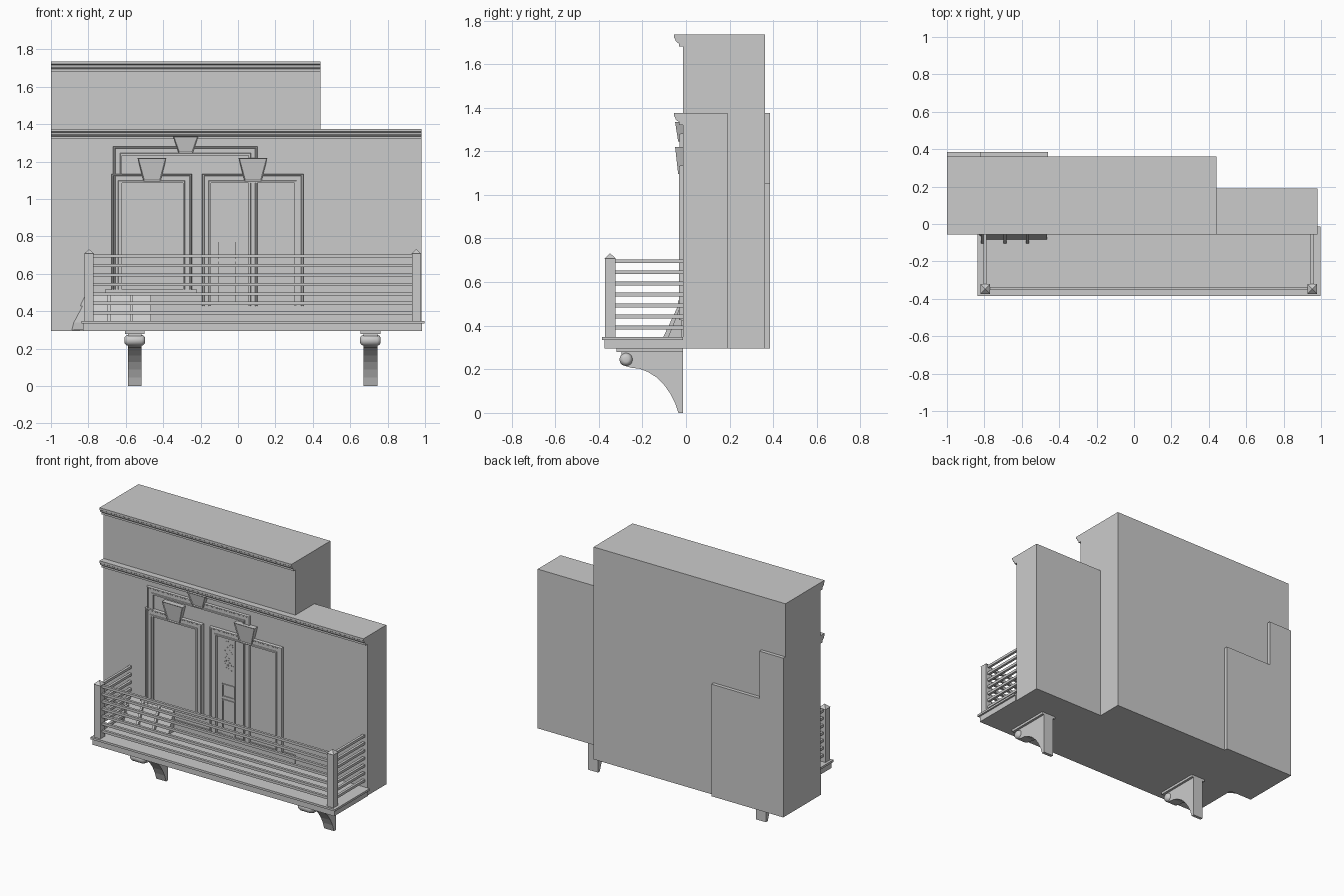
import bpy, bmesh, math, random
from mathutils import Vector

if "Cube" in bpy.data.objects:
    bpy.data.objects.remove(bpy.data.objects["Cube"])

random.seed(4)
WALL = -0.014  # y of the facade plane


def finish(name, bm):
    bmesh.ops.recalc_face_normals(bm, faces=bm.faces[:])
    me = bpy.data.meshes.new(name)
    bm.to_mesh(me)
    bm.free()
    ob = bpy.data.objects.new(name, me)
    bpy.context.collection.objects.link(ob)
    return ob


def add_box(bm, x0, x1, y0, y1, z0, z1):
    v = bmesh.ops.create_cube(bm, size=1)["verts"]
    for p in v:
        p.co = Vector((x1 if p.co.x > 0 else x0, y1 if p.co.y > 0 else y0, z1 if p.co.z > 0 else z0))


def box(name, *b):
    bm = bmesh.new()
    add_box(bm, *b)
    return finish(name, bm)


def loft(bm, rings, cap=True):
    """Skin equal-length closed rings of points."""
    rows = [[bm.verts.new(p) for p in r] for r in rings]
    n = len(rows[0])
    for a, b in zip(rows, rows[1:]):
        for i in range(n):
            bm.faces.new((a[i], a[(i + 1) % n], b[(i + 1) % n], b[i]))
    if cap:
        return bm.faces.new(rows[0]), bm.faces.new(rows[-1])


def extrude_yz(name, pts, x0, x1):
    bm = bmesh.new()
    loft(bm, [[(x, y, z) for y, z in pts] for x in (x0, x1)])
    return finish(name, bm)


# Building masses
box("main_wall", -1, 0.44, WALL, 0.362, 0.295, 1.735)
box("side_wall", 0.44, 0.98, WALL, 0.19, 0.295, 1.375)
box("plinth", -1, 0.44, WALL - 0.006, WALL, 0.295, 0.427)

# Stepped slab on the back
bm = bmesh.new()
outline = [(-1, 0.295), (-0.46, 0.295), (-0.46, 1.055), (-0.82, 1.055), (-0.82, 1.375), (-1, 1.375)]
loft(bm, [[(x, y, z) for x, z in outline] for y in (0.361, 0.386)])
finish("back_slab", bm)

# Cornices
def cornice(name, x1, top):
    prof = [(0, 0), (-0.042, 0), (-0.042, -0.014), (-0.036, -0.018), (-0.034, -0.028), (-0.026, -0.036),
            (-0.018, -0.04), (-0.018, -0.054), (0, -0.054)]
    extrude_yz(name, [(WALL + y, top + z) for y, z in prof], -1, x1)

cornice("upper_cornice", 0.44, 1.735)
cornice("lower_cornice", 0.98, 1.375)

# Window and door surrounds: a moulding swept up, across and down
def surround(name, x0, x1, z0, zt, front, w=0.048):
    prof = [(0, WALL), (0, front + 0.006), (0.003, front), (0.01, front), (0.013, front + 0.004),
            (w - 0.012, front + 0.004), (w - 0.01, front), (w, front), (w, WALL)]
    bm = bmesh.new()
    loft(bm, [[(x0 + d, y, z0) for d, y in prof], [(x0 + d, y, zt - d) for d, y in prof],
              [(x1 - d, y, zt - d) for d, y in prof], [(x1 - d, y, z0) for d, y in prof]])
    finish(name, bm)

surround("left_window_surround", -0.677, -0.247, 0.505, 1.135, -0.032)
surround("right_door_surround", -0.193, 0.35, 0.427, 1.135, -0.032)
surround("tall_surround", -0.667, 0.105, 0.427, 1.282, -0.029)
box("window_sill", -0.712, -0.22, -0.036, WALL, 0.495, 0.515)

# Keystones with a sunken face
def keystone(name, xc, top_w, bot_w, z0, z1):
    def ring(yt, yb):
        return [(xc - top_w / 2, yt, z1), (xc + top_w / 2, yt, z1), (xc + bot_w / 2, yb, z0), (xc - bot_w / 2, yb, z0)]
    bm = bmesh.new()
    front = loft(bm, [ring(WALL, WALL), ring(-0.05, -0.036)])[1]
    bm.normal_update()
    bmesh.ops.recalc_face_normals(bm, faces=bm.faces[:])
    bmesh.ops.inset_region(bm, faces=[front], thickness=0.007, depth=0)
    for v in front.verts:
        v.co.y += 0.005
    finish(name, bm)

keystone("left_keystone", -0.46, 0.155, 0.09, 1.095, 1.22)
keystone("right_keystone", 0.08, 0.155, 0.09, 1.095, 1.22)
keystone("middle_keystone", -0.28, 0.135, 0.075, 1.245, 1.335)

# Door leaf: raised strip, framed panels, speckled upper panel
DX0, DX1 = -0.105, -0.01
bm = bmesh.new()
add_box(bm, DX0, DX1, WALL - 0.004, WALL, 0.427, 1.085)
for z0, z1 in ((0.45, 0.665), (0.68, 0.77)):
    for x0, x1, a, b in ((DX0, DX1, z0, z0 + 0.008), (DX0, DX1, z1 - 0.008, z1),
                         (DX0, DX0 + 0.008, z0 + 0.008, z1 - 0.008), (DX1 - 0.008, DX1, z0 + 0.008, z1 - 0.008)):
        add_box(bm, x0, x1, WALL - 0.01, WALL - 0.004, a, b)
for _ in range(45):
    x, z = random.uniform(DX0 + 0.015, DX1 - 0.015), random.uniform(0.86, 1.075)
    add_box(bm, x, x + 0.004, WALL - 0.007, WALL - 0.004, z, z + 0.004)
finish("door_leaf", bm)

# Small ribbed lean-to below the window, with a hipped left end
bm = bmesh.new()
base = [(-0.895, WALL, 0.3), (-0.8, -0.085, 0.3), (-0.46, -0.085, 0.3), (-0.46, WALL, 0.3)]
mid = [(-0.885, WALL, 0.34), (-0.8, -0.085, 0.34), (-0.465, -0.085, 0.34), (-0.465, WALL, 0.34)]
top = [(-0.81, WALL, 0.5), (-0.79, -0.022, 0.5), (-0.465, -0.022, 0.5), (-0.465, WALL, 0.5)]
loft(bm, [base, mid, top])
finish("lean_to", bm)
for i, x in enumerate((-0.81, -0.69, -0.57)):
    extrude_yz(f"lean_to_rib_{i}", [(WALL, 0.505), (-0.03, 0.505), (-0.108, 0.34), (WALL, 0.34)], x - 0.008, x + 0.008)

# Balcony floor
box("balcony_floor", -0.83, 0.985, -0.375, WALL, 0.295, 0.334)
box("balcony_lip", -0.837, 0.997, -0.385, WALL, 0.334, 0.348)

# Railing posts with pyramid caps
def square(x, y, r, z):
    return [(x - r, y - r, z), (x + r, y - r, z), (x + r, y + r, z), (x - r, y + r, z)]

POSTS = {"left": -0.796, "right": 0.953}
for side, x in POSTS.items():
    bm = bmesh.new()
    y = -0.348
    loft(bm, [square(x, y, 0.024, 0.346), square(x, y, 0.024, 0.705),
              square(x, y, 0.026, 0.708), square(x, y, 0.001, 0.731)])
    finish(side + "_post", bm)

# Seven horizontal rails on three sides
front, sides = bmesh.new(), bmesh.new()
h = 0.0085
for i in range(7):
    z = 0.392 + i * 0.0505
    add_box(front, POSTS["left"], POSTS["right"], -0.345 - h, -0.345 + h, z - h, z + h)
    for x in POSTS.values():
        add_box(sides, x - h, x + h, -0.34, WALL, z - h, z + h)
finish("front_rails", front)
finish("side_rails", sides)

# Curved brackets with a scroll and cap plate
arc = [(-0.25, 0.207), (-0.215, 0.203), (-0.175, 0.188), (-0.135, 0.163), (-0.1, 0.128), (-0.072, 0.088),
       (-0.05, 0.045), (-0.035, 0.0)]
for side, x in (("left", -0.552), ("right", 0.708)):
    prof = [(WALL, 0.28), (-0.295, 0.28), (-0.297, 0.23), (-0.275, 0.213)] + arc + [(WALL, 0.0)]
    extrude_yz(side + "_bracket", prof, x - 0.037, x + 0.037)
    box(side + "_bracket_cap", x - 0.053, x + 0.053, -0.318, WALL, 0.279, 0.296)
    bm = bmesh.new()
    rings = []
    for dx, r in ((-0.055, 0.012), (-0.053, 0.018), (-0.047, 0.025), (-0.036, 0.03),
                  (0.036, 0.03), (0.047, 0.025), (0.053, 0.018), (0.055, 0.012)):
        rings.append([(x + dx, -0.275 + r * math.cos(math.tau * k / 20), 0.245 + r * math.sin(math.tau * k / 20))
                      for k in range(20)])
    loft(bm, rings)
    ob = finish(side + "_bracket_scroll", bm)
    bpy.ops.object.select_all(action="DESELECT")
    bpy.context.view_layer.objects.active = ob
    ob.select_set(True)
    bpy.ops.object.shade_smooth_by_angle(angle=math.radians(40))
